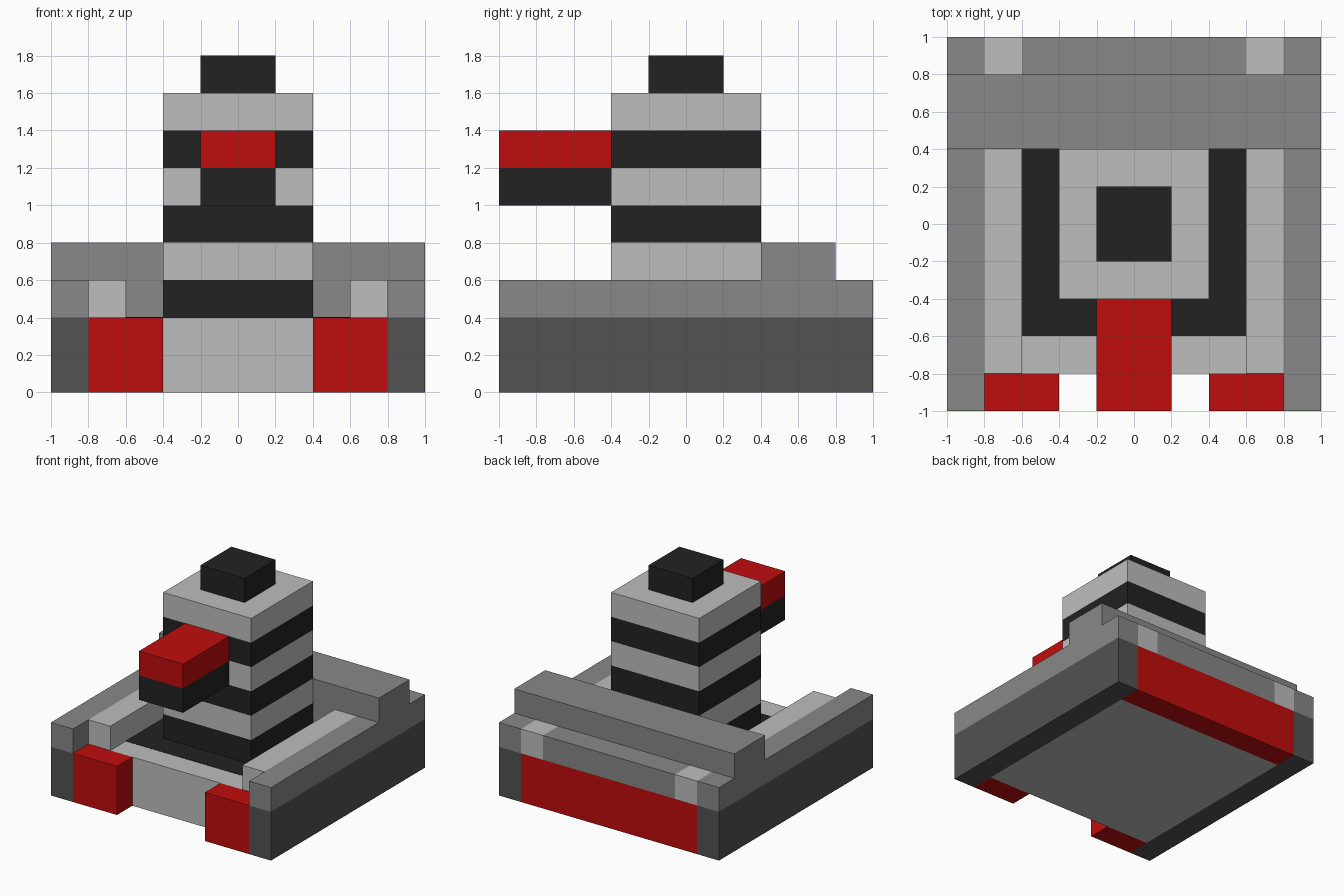
import bpy
import bmesh
from mathutils import Vector

cube = bpy.data.objects.get("Cube")
if cube:
    bpy.data.objects.remove(cube, do_unlink=True)


def material(name, rgb):
    mat = bpy.data.materials.new(name)
    mat.use_nodes = True
    mat.diffuse_color = (*rgb, 1)
    mat.node_tree.nodes["Principled BSDF"].inputs["Base Color"].default_value = (*rgb, 1)
    return mat


BLACK = material("black", (0.016, 0.016, 0.016))
LIGHT = material("light grey", (0.515, 0.515, 0.515))
MID = material("mid grey", (0.246, 0.246, 0.246))
DARK = material("dark grey", (0.084, 0.084, 0.084))
RED = material("red", (0.527, 0.004, 0.004))


def block(name, mat, x, y, z):
    """Box spanning the given (min, max) ranges."""
    lo, hi = (Vector(c) for c in zip(x, y, z))
    bm = bmesh.new()
    bmesh.ops.create_cube(bm, size=1)
    bmesh.ops.scale(bm, vec=hi - lo, verts=bm.verts)
    mesh = bpy.data.meshes.new(name)
    bm.to_mesh(mesh)
    bm.free()
    mesh.materials.append(mat)
    obj = bpy.data.objects.new(name, mesh)
    obj.location = (lo + hi) / 2
    bpy.context.collection.objects.link(obj)
    return obj


def pair(name, mat, x, y, z):
    """The same box on the left (+x) and right (-x) sides."""
    block("left_" + name, mat, x, y, z)
    block("right_" + name, mat, (-x[1], -x[0]), y, z)


# Hull
block("hull_floor", LIGHT, (-0.8, 0.8), (-0.8, 0.8), (0, 0.4))
block("floor_marking", BLACK, (-0.6, 0.6), (-0.6, 0.4), (0.397, 0.402))
pair("hull_side", DARK, (0.8, 1), (-1, 1), (0, 0.4))
pair("front_bumper", RED, (0.4, 0.8), (-1, -0.8), (0, 0.4))
block("rear_bumper", RED, (-0.8, 0.8), (0.8, 1), (0, 0.4))

# Side curbs and inner rails
pair("side_curb", MID, (0.8, 1), (-1, 1), (0.4, 0.6))
pair("inner_rail", LIGHT, (0.6, 0.8), (-0.8, 0.4), (0.4, 0.6))

# Rear ledge with its two lamps, and the raised rear wall
block("rear_ledge", MID, (-0.6, 0.6), (0.8, 1), (0.4, 0.6))
pair("rear_lamp", LIGHT, (0.6, 0.8), (0.8, 1), (0.4, 0.6))
block("rear_wall_base", MID, (-0.8, 0.8), (0.4, 0.8), (0.4, 0.6))
block("rear_wall_top", MID, (-1, 1), (0.4, 0.8), (0.6, 0.8))

# Banded tower with cap
for i in range(6):
    z = 0.4 + 0.2 * i
    block(f"tower_band_{i + 1}", LIGHT if i % 2 else BLACK,
          (-0.4, 0.4), (-0.4, 0.4), (z, z + 0.2))
block("tower_cap", BLACK, (-0.2, 0.2), (-0.2, 0.2), (1.6, 1.8))

# Projecting beam at the front of the tower
block("beam_lower", BLACK, (-0.2, 0.2), (-1, -0.4), (1.0, 1.2))
block("beam_upper", RED, (-0.2, 0.2), (-1, -0.4), (1.2, 1.4))
